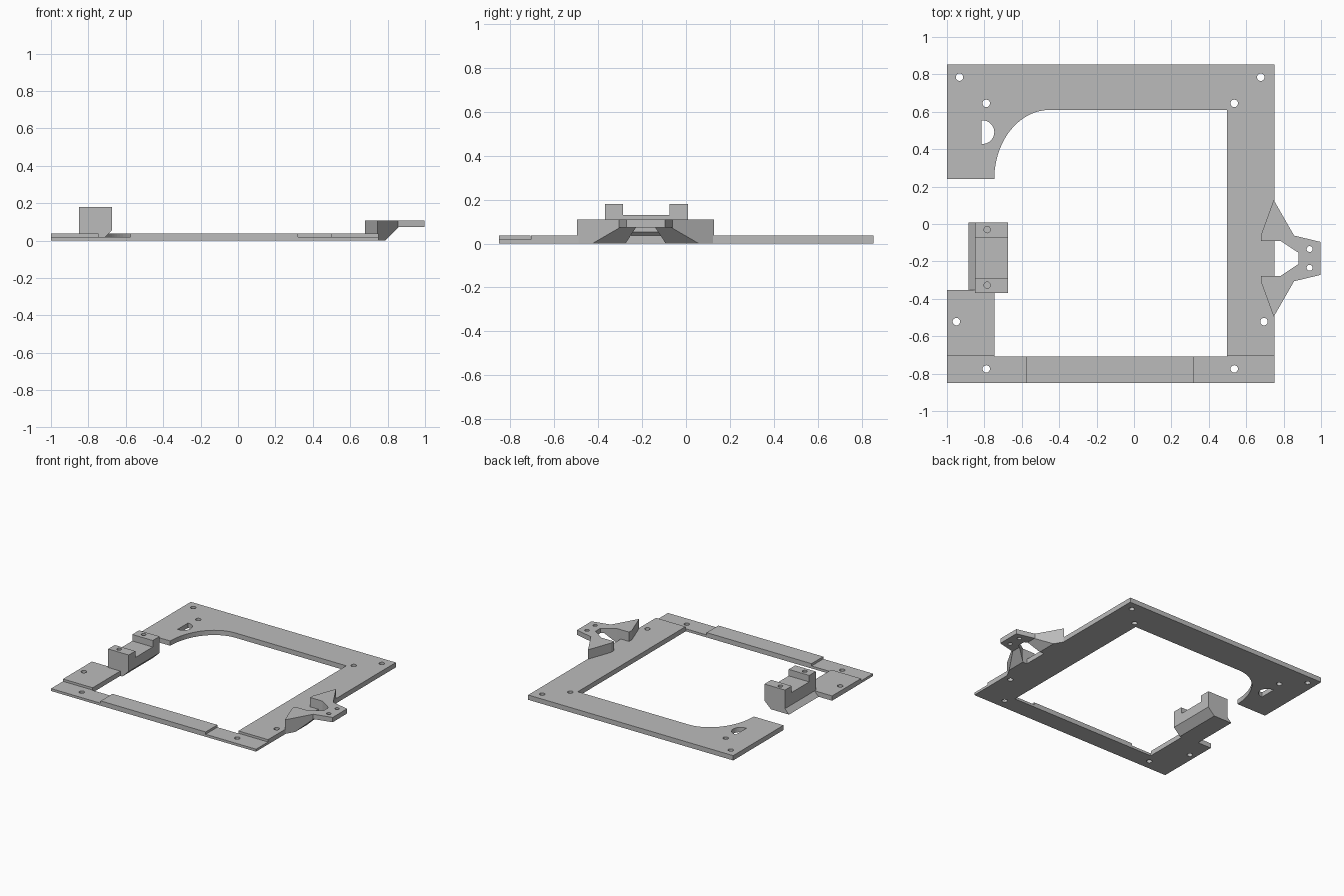
import bpy
import bmesh
import math
from mathutils import Vector

if "Cube" in bpy.data.objects:
    bpy.data.objects.remove(bpy.data.objects["Cube"], do_unlink=True)

grey = bpy.data.materials.new("plain grey")
grey.use_nodes = True
grey.diffuse_color = (0.5, 0.5, 0.5, 1)
grey.node_tree.nodes["Principled BSDF"].inputs["Base Color"].default_value = (0.5, 0.5, 0.5, 1)


def prism(name, outline, low, high, axis="z"):
    """Extrude a flat outline along z (outline in x, y) or along y (outline in x, z)."""
    bm = bmesh.new()
    place = (lambda a, b: (a, b, low)) if axis == "z" else (lambda a, b: (a, low, b))
    push = Vector((0, 0, high - low)) if axis == "z" else Vector((0, high - low, 0))
    face = bm.faces.new([bm.verts.new(place(a, b)) for a, b in outline])
    made = bmesh.ops.extrude_face_region(bm, geom=[face])["geom"]
    bmesh.ops.translate(bm, vec=push, verts=[v for v in made if isinstance(v, bmesh.types.BMVert)])
    bmesh.ops.recalc_face_normals(bm, faces=bm.faces)
    mesh = bpy.data.meshes.new(name)
    bm.to_mesh(mesh)
    bm.free()
    mesh.materials.append(grey)
    obj = bpy.data.objects.new(name, mesh)
    bpy.context.collection.objects.link(obj)
    return obj


def carve(obj, cutter, operation="DIFFERENCE"):
    """Apply a boolean and discard the cutter."""
    cutter.hide_render = True
    mod = obj.modifiers.new("carve", "BOOLEAN")
    mod.operation = operation
    mod.solver = "EXACT"
    mod.object = cutter
    bpy.context.view_layer.update()
    graph = bpy.context.evaluated_depsgraph_get()
    mesh = bpy.data.meshes.new_from_object(obj.evaluated_get(graph))
    obj.modifiers.clear()
    obj.data = mesh
    bpy.data.objects.remove(cutter, do_unlink=True)


def arc(cx, cy, rx, ry, start, end, steps):
    angles = [math.radians(start + (end - start) * i / steps) for i in range(steps + 1)]
    return [(cx + rx * math.cos(a), cy + ry * math.sin(a)) for a in angles]


def box(x0, x1, y0, y1):
    return [(x0, y0), (x1, y0), (x1, y1), (x0, y1)]


def drill(obj, spots, radius, low, high):
    for x, y in spots:
        carve(obj, prism("drill", arc(x, y, radius, radius, 0, 345, 23), low, high))


# Open C-shaped frame with a rounded inner corner
THICK = 0.037
FRONT, BACK, INNER = -0.851, 0.853, -0.708
outline = [(-1, FRONT), (0.75, FRONT), (0.75, BACK), (-1, BACK), (-1, 0.24)]
outline += arc(-0.45, 0.24, 0.297, 0.37, 180, 90, 24)
outline += [(0.497, 0.61), (0.497, INNER), (-0.747, INNER), (-0.747, -0.353), (-1, -0.353)]
frame = prism("frame", outline, 0, THICK)

# Lowered front corners
for x0, x1 in ((-1.1, -0.576), (0.32, 0.85)):
    carve(frame, prism("step", box(x0, x1, -1, INNER + 0.003), 0.019, 0.1))

# Screw holes and the D-shaped opening
holes = [(-0.933, 0.785), (0.678, 0.785), (-0.79, 0.645), (0.536, 0.645),
         (-0.95, -0.522), (0.695, -0.522), (-0.79, -0.775), (0.536, -0.775)]
drill(frame, holes, 0.02, -0.1, 0.1)
d_shape = [(-0.815, 0.428)] + arc(-0.81, 0.491, 0.063, 0.063, -90, 90, 20) + [(-0.815, 0.554)]
carve(frame, prism("d_cutter", d_shape, -0.1, 0.1))

# Mounting block with a leaning foot and a saddle between two posts
profile = [(-0.885, 0), (-0.73, 0), (-0.675, 0.053), (-0.675, 0.18), (-0.85, 0.18), (-0.85, 0.036)]
block = prism("mounting_block", profile, -0.368, 0.008, "y")
carve(block, prism("saddle", box(-1, -0.5, -0.288, -0.075), 0.13, 0.3))
drill(block, [(-0.785, -0.03), (-0.785, -0.327)], 0.017, 0.08, 0.3)

# Side bracket: mirrored plan outline, trimmed by its side profile
MID = -0.184
half = [(0.998, 0.088), (0.856, 0.122), (0.747, 0.312), (0.68, 0.128),
        (0.68, 0.093), (0.785, 0.093), (0.88, 0.03)]
plan = [(x, MID + d) for x, d in half] + [(x, MID - d) for x, d in reversed(half)]
bracket = prism("side_bracket", plan, -0.05, 0.2)
side = [(0.6, 0.02), (0.74, 0.02), (0.74, 0), (0.787, 0), (0.858, 0.072),
        (1.1, 0.072), (1.1, 0.109), (0.6, 0.109)]
carve(bracket, prism("side_trim", side, -0.7, 0.4, "y"), "INTERSECT")
drill(bracket, [(0.939, MID + 0.05), (0.939, MID - 0.05)], 0.016, 0, 0.2)
